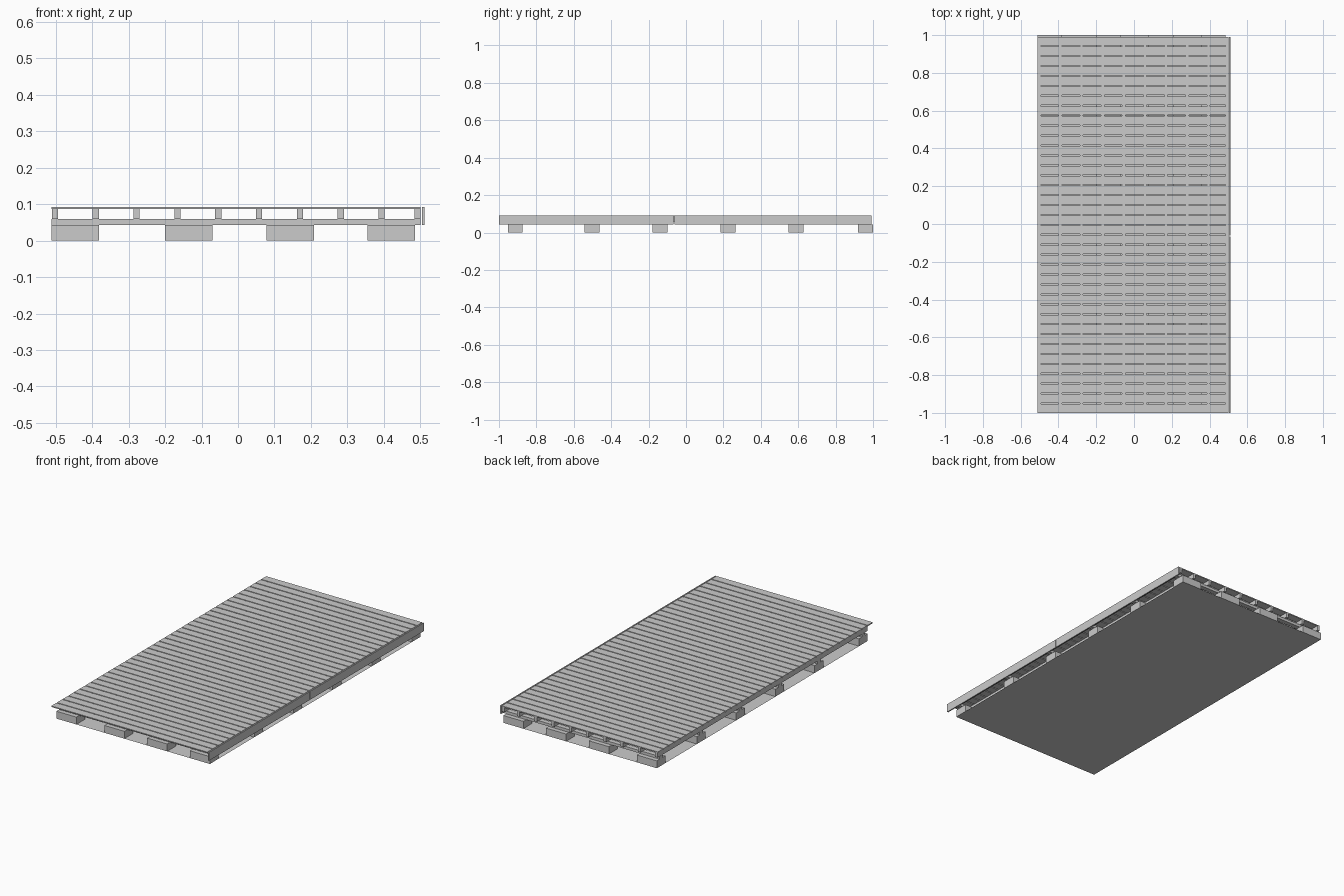
import bpy
import bmesh
from mathutils import Matrix, Vector

cube = bpy.data.objects.get("Cube")
if cube:
    bpy.data.objects.remove(cube, do_unlink=True)

# Single neutral grey
grey = bpy.data.materials.new("plain_grey")
grey.use_nodes = True
grey.diffuse_color = (0.6, 0.6, 0.6, 1)
grey.node_tree.nodes["Principled BSDF"].inputs["Base Color"].default_value = (0.6, 0.6, 0.6, 1)


def finish(name, bm):
    mesh = bpy.data.meshes.new(name)
    bm.to_mesh(mesh)
    bm.free()
    mesh.materials.append(grey)
    obj = bpy.data.objects.new(name, mesh)
    bpy.context.collection.objects.link(obj)
    return obj


def box(name, x, y, z):
    """Box from (low, high) ranges on each axis."""
    low, high = (Vector(p) for p in zip(x, y, z))
    bm = bmesh.new()
    matrix = Matrix.Translation((low + high) / 2) @ Matrix.Diagonal((*(high - low), 1))
    bmesh.ops.create_cube(bm, size=1, matrix=matrix)
    return finish(name, bm)


# Levels shared by neighbouring parts
PAD_TOP, BEAM_TOP, JOIST_TOP, DECK_TOP = 0.043, 0.059, 0.086, 0.092
LEFT_EDGE, RIGHT_EDGE = -0.511, 0.501
FRAME_FRONT, FRAME_BACK = -0.953, 1.0
DECK_FRONT, DECK_BACK = -1.0, 0.991

# Ground sheet under the pads
bm = bmesh.new()
ground_size = Vector((0.996, FRAME_BACK - FRAME_FRONT, 1))
ground_centre = Vector((-0.013, (FRAME_FRONT + FRAME_BACK) / 2, 0))
bmesh.ops.create_grid(bm, x_segments=1, y_segments=1, size=0.5,
                      matrix=Matrix.Translation(ground_centre) @ Matrix.Diagonal((*ground_size, 1)))
bmesh.ops.reverse_faces(bm, faces=bm.faces)
finish("ground_sheet", bm)

# Rows of support pads, each row carrying a flat cross beam
pad_columns = (-0.446, -0.135, 0.143, 0.42)
pad_rows = (-0.913, -0.502, -0.139, 0.225, 0.589, 0.96)
for row, y in enumerate(pad_rows, 1):
    for column, x in enumerate(pad_columns, 1):
        box(f"support_pad_{row}_{column}", (x - 0.065, x + 0.065), (y - 0.04, y + 0.04), (0, PAD_TOP))
    box(f"cross_beam_{row}", (LEFT_EDGE, RIGHT_EDGE), (y - 0.014, y + 0.014), (PAD_TOP, BEAM_TOP))

# Joists running front to back, the outer two flush with the deck edges
joist_centres = [LEFT_EDGE + 0.009] + [-0.39 + 0.112 * i for i in range(8)] + [RIGHT_EDGE - 0.009]
for i, x in enumerate(joist_centres, 1):
    box(f"joist_{i}", (x - 0.0085, x + 0.0085), (FRAME_FRONT, DECK_BACK), (BEAM_TOP, JOIST_TOP))

# Deck boards with narrow gaps
BOARDS, GAP = 38, 0.006
pitch = (DECK_BACK - DECK_FRONT + GAP) / BOARDS
for i in range(BOARDS):
    y = DECK_FRONT + i * pitch
    box(f"deck_board_{i + 1}", (LEFT_EDGE, RIGHT_EDGE), (y, y + pitch - GAP), (JOIST_TOP, DECK_TOP))

# Side fascia in two lengths with a small joint
for name, y in (("front", (DECK_FRONT, -0.066)), ("back", (-0.061, DECK_BACK))):
    box(f"side_fascia_{name}", (0.504, 0.511), y, (PAD_TOP, DECK_TOP))
